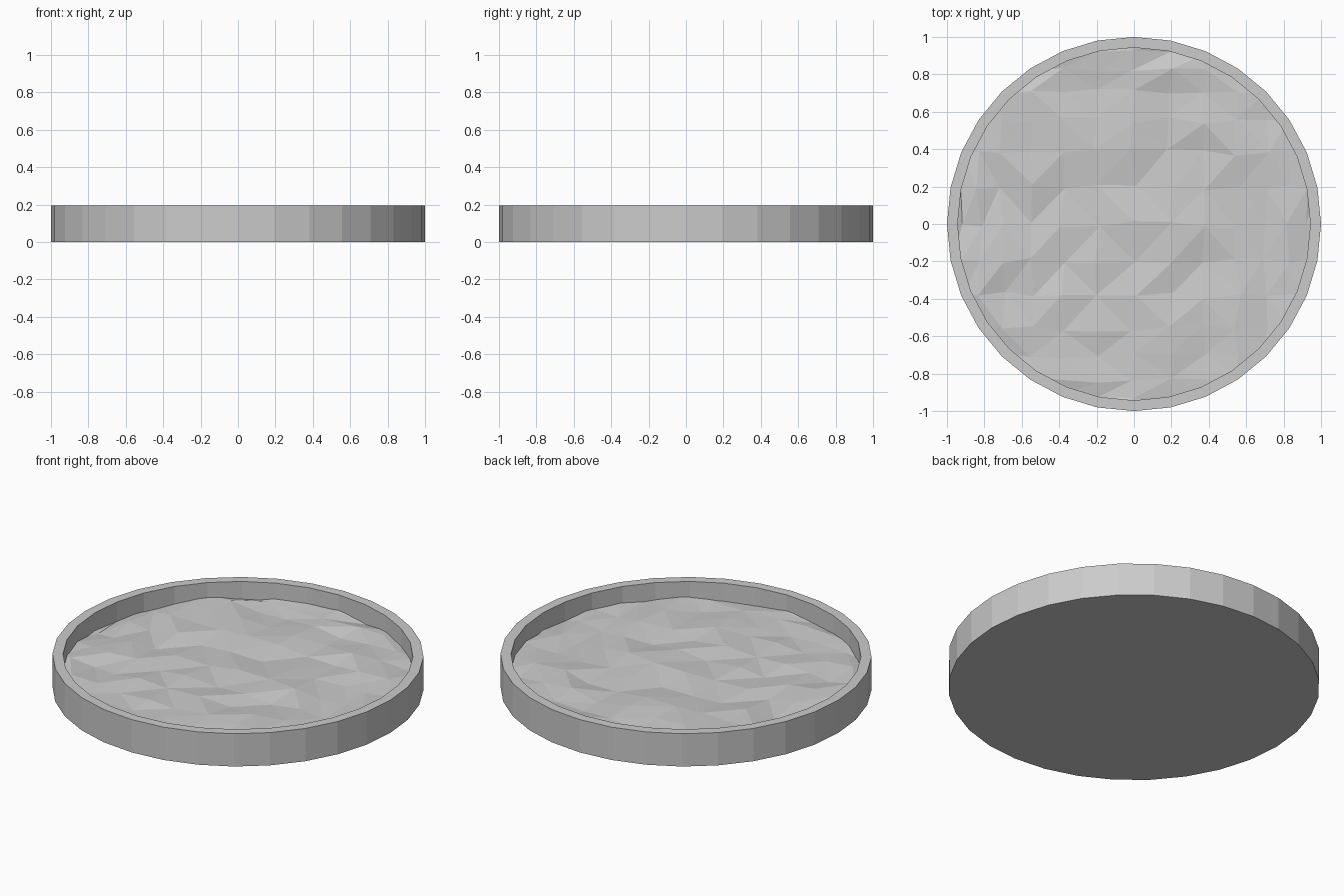
import bpy, bmesh, random
from math import sin, cos, pi

if "Cube" in bpy.data.objects:
    bpy.data.objects.remove(bpy.data.objects["Cube"])

random.seed(4)
N = 32


def finish(name, bm):
    bmesh.ops.recalc_face_normals(bm, faces=bm.faces)
    me = bpy.data.meshes.new(name)
    bm.to_mesh(me)
    bm.free()
    ob = bpy.data.objects.new(name, me)
    bpy.context.collection.objects.link(ob)
    return ob


# Dish: 32-sided cup with a thin raised rim
bm = bmesh.new()
profile = [(1.0, 0.0), (1.0, 0.195), (0.943, 0.195), (0.943, 0.02)]
rings = [[bm.verts.new((r * cos(2 * pi * k / N), r * sin(2 * pi * k / N), z))
          for k in range(N)] for r, z in profile]
for a, b in zip(rings, rings[1:]):
    for k in range(N):
        j = (k + 1) % N
        bm.faces.new((a[k], a[j], b[j], b[k]))
bm.faces.new(rings[0])
bm.faces.new(rings[-1])
finish("dish", bm)

# Rippled surface: grid lines through the rim corners, slightly jittered
bm = bmesh.new()
c = [cos(i * pi / 16) for i in range(17)]
grid = {}
for i, x in enumerate(c):
    for j, y in enumerate(c):
        r2 = x * x + y * y
        if r2 > 1.0001:
            continue
        z = 0.092 + random.uniform(-0.014, 0.014)
        if r2 > 0.99:
            p = (x * 0.985, y * 0.985, z)
        else:
            s = 0.02 if r2 < 0.8 else 0.006
            p = (x + random.uniform(-s, s), y + random.uniform(-s, s), z)
        grid[i, j] = bm.verts.new(p)
for i in range(16):
    for j in range(16):
        cell = [grid[q] for q in ((i, j), (i + 1, j), (i + 1, j + 1), (i, j + 1)) if q in grid]
        if len(cell) >= 3:
            bm.faces.new(cell)
for f in bm.faces:
    f.normal_update()
    if f.normal.z < 0:
        f.normal_flip()
bmesh.ops.triangulate(bm, faces=bm.faces[:])
me = finish("rippled_surface", bm)
